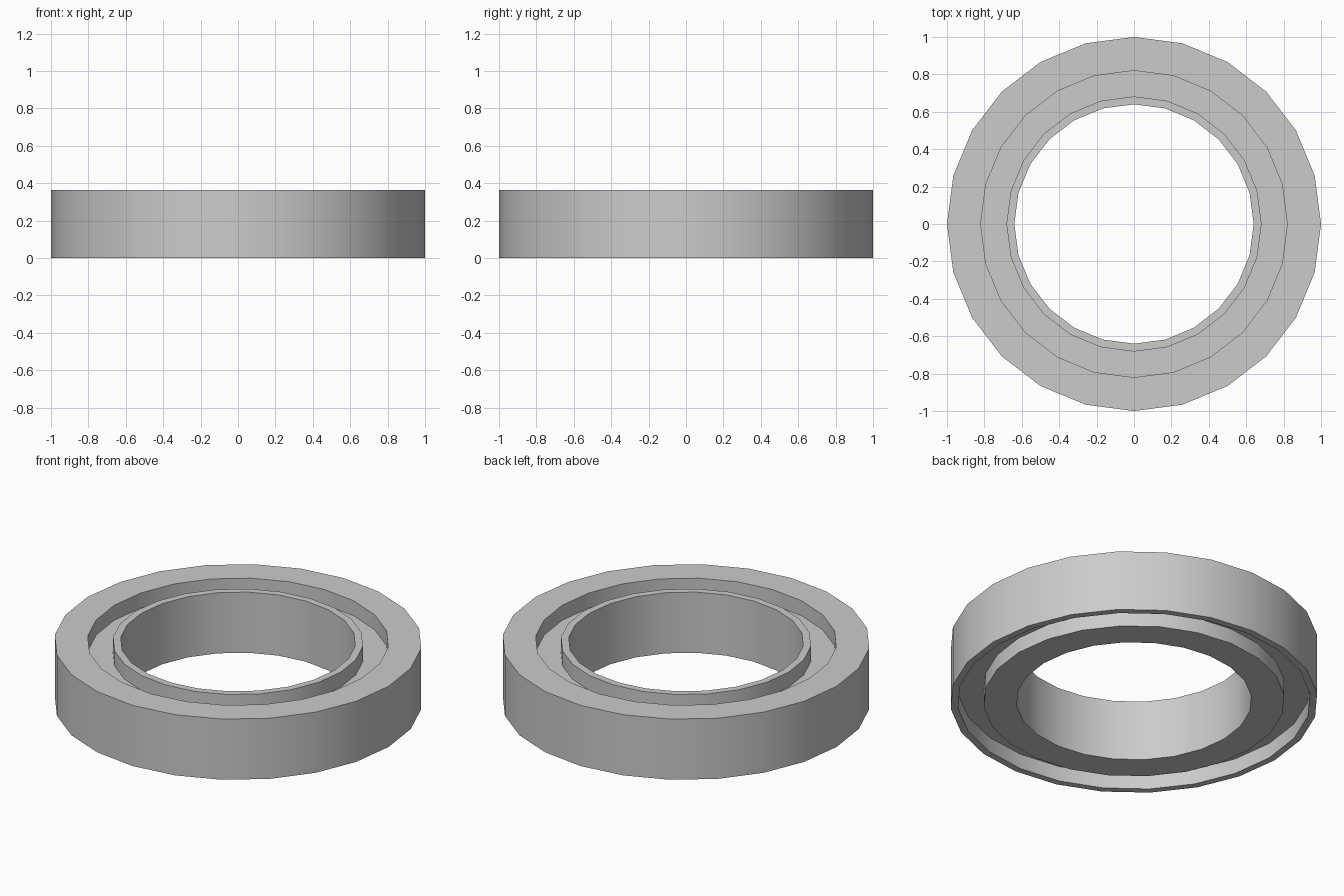
import bpy, bmesh
from math import tau, cos, sin, radians

if "Cube" in bpy.data.objects:
    bpy.data.objects.remove(bpy.data.objects["Cube"], do_unlink=True)

SIDES = 24
HEIGHT = 0.364
GROOVE = 0.09

# Plain grey finish
grey = bpy.data.materials.new("plain_grey")
grey.use_nodes = True
colour = (0.6, 0.6, 0.6, 1)
grey.diffuse_color = colour
grey.node_tree.nodes["Principled BSDF"].inputs["Base Color"].default_value = colour


def lathe(name, profile):
    """Revolve a closed (radius, height) profile around z."""
    bm = bmesh.new()
    rings = []
    for i in range(SIDES):
        a = tau * i / SIDES
        rings.append([bm.verts.new((r * cos(a), r * sin(a), z)) for r, z in profile])
    for i, ring in enumerate(rings):
        after = rings[(i + 1) % SIDES]
        for j in range(len(profile)):
            k = (j + 1) % len(profile)
            bm.faces.new((ring[j], after[j], after[k], ring[k]))
    bmesh.ops.recalc_face_normals(bm, faces=bm.faces)
    mesh = bpy.data.meshes.new(name)
    bm.to_mesh(mesh)
    bm.free()
    obj = bpy.data.objects.new(name, mesh)
    bpy.context.collection.objects.link(obj)
    mesh.materials.append(grey)
    bpy.ops.object.select_all(action="DESELECT")
    obj.select_set(True)
    bpy.context.view_layer.objects.active = obj
    bpy.ops.object.shade_smooth_by_angle(angle=radians(30))
    return obj


# Ring with an inner lip and groove on top, an outer rim and groove underneath
lathe("grooved_ring", [
    (0.64, 0), (0.82, 0), (0.82, GROOVE), (0.96, GROOVE), (0.96, 0), (1, 0),
    (1, HEIGHT), (0.82, HEIGHT), (0.82, HEIGHT - GROOVE),
    (0.682, HEIGHT - GROOVE), (0.682, HEIGHT), (0.64, HEIGHT),
])
